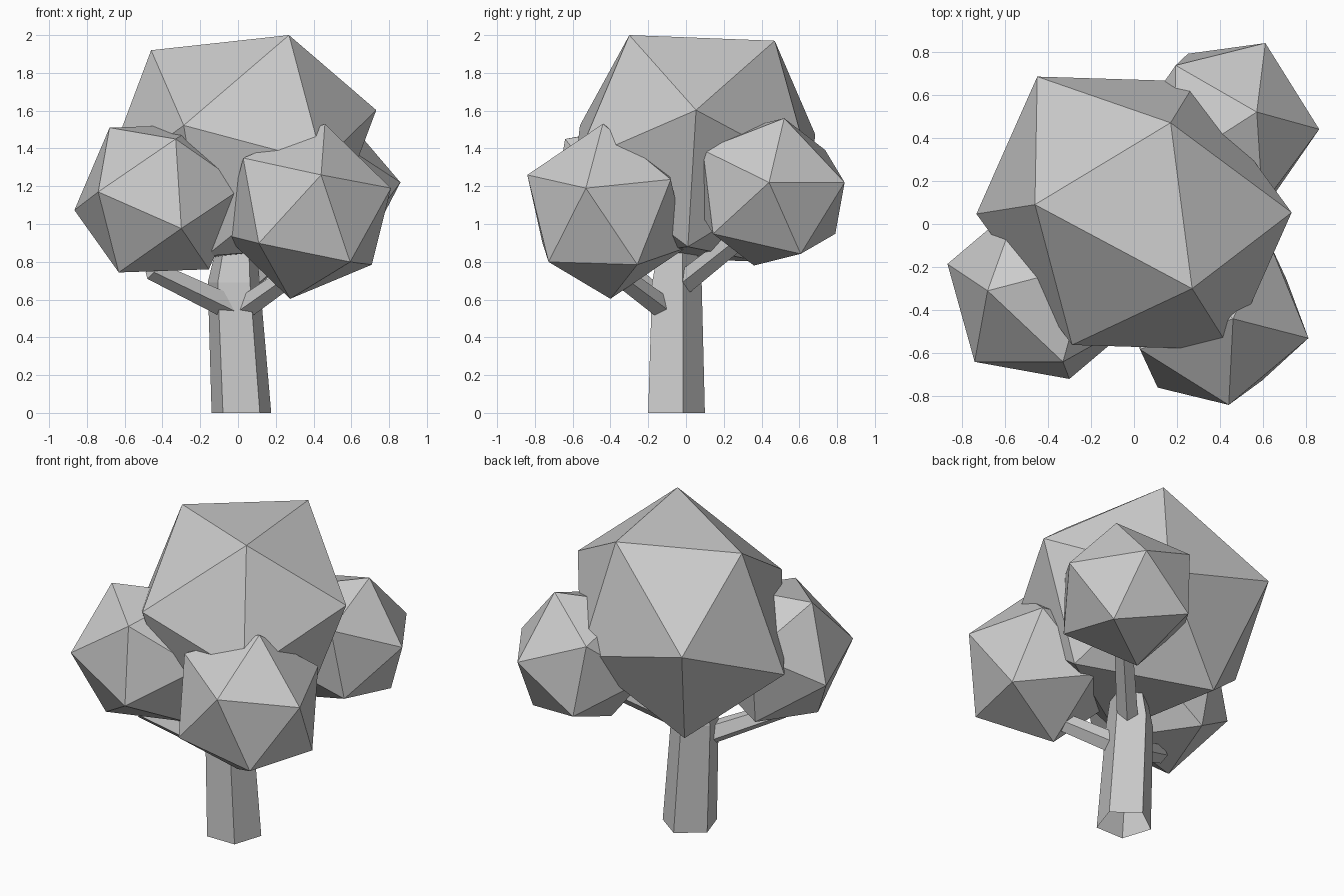
import bpy, bmesh, math
from mathutils import Matrix, Vector

if "Cube" in bpy.data.objects:
    bpy.data.objects.remove(bpy.data.objects["Cube"])


def finish(bm, name):
    bmesh.ops.recalc_face_normals(bm, faces=bm.faces)
    mesh = bpy.data.meshes.new(name)
    bm.to_mesh(mesh)
    bm.free()
    obj = bpy.data.objects.new(name, mesh)
    bpy.context.collection.objects.link(obj)
    return obj


def foliage(name, centre, *corners):
    """Icosahedron turned and stretched so one face lands on three corners."""
    bm = bmesh.new()
    bmesh.ops.create_icosphere(bm, subdivisions=1, radius=1)
    bm.faces.ensure_lookup_table()
    c = Vector(centre)
    source = Matrix([v.co for v in bm.faces[0].verts]).transposed()
    target = Matrix([Vector(p) - c for p in corners]).transposed()
    turn = target @ source.inverted()
    for v in bm.verts:
        v.co = turn @ v.co + c
    return finish(bm, name)


def limb(name, rings, sides=5, start=-90, level=False, cap_start=True):
    """Tapered prism through rings of (centre, radius)."""
    bm = bmesh.new()
    axis = Vector(rings[-1][0]) - Vector(rings[0][0])
    if level:
        rot = Matrix.Identity(3)
    else:
        rot = axis.to_track_quat('Z', 'Y').to_matrix()
    loops = []
    for centre, r in rings:
        loop = []
        for i in range(sides):
            a = math.radians(start) + math.tau * i / sides
            p = Vector((r * math.cos(a), r * math.sin(a), 0))
            loop.append(bm.verts.new(Vector(centre) + rot @ p))
        loops.append(loop)
    for low, high in zip(loops, loops[1:]):
        for i in range(sides):
            j = (i + 1) % sides
            bm.faces.new((low[i], low[j], high[j], high[i]))
    bm.faces.new(loops[-1])
    if cap_start:
        bm.faces.new(loops[0][::-1])
    return finish(bm, name)


# Canopy: one large clump and three smaller ones
foliage("foliage_top", (0, 0.05, 1.40),
        (0.27, -0.30, 2.0), (-0.46, 0.09, 1.92), (0.17, 0.47, 1.97))
foliage("foliage_left", (-0.417, -0.312, 1.135),
        (-0.68, -0.31, 1.51), (-0.33, -0.64, 1.45), (-0.74, -0.64, 1.17))
foliage("foliage_right", (0.368, -0.42, 1.067),
        (0.46, -0.44, 1.53), (0.44, -0.84, 1.26), (0.81, -0.53, 1.19))
foliage("foliage_back", (0.424, 0.44, 1.17),
        (0.61, 0.84, 1.22), (0.57, 0.52, 1.56), (0.86, 0.44, 1.22))

# Five-sided trunk, open at the ground, narrowing into the canopy
limb("trunk", [((0.018, -0.066, 0), 0.166), ((-0.022, -0.062, 0.69), 0.145),
               ((0, -0.05, 1.0), 0.09)], start=90, level=True, cap_start=False)

# Branches reaching into the smaller clumps
limb("branch_left", [((-0.04, -0.12, 0.56), 0.07), ((-0.46, -0.32, 0.76), 0.055)])
limb("branch_right", [((0, -0.09, 0.53), 0.065), ((0.34, -0.41, 0.77), 0.055)])
limb("branch_back", [((0.03, -0.02, 0.68), 0.065), ((0.35, 0.32, 0.95), 0.055)])
